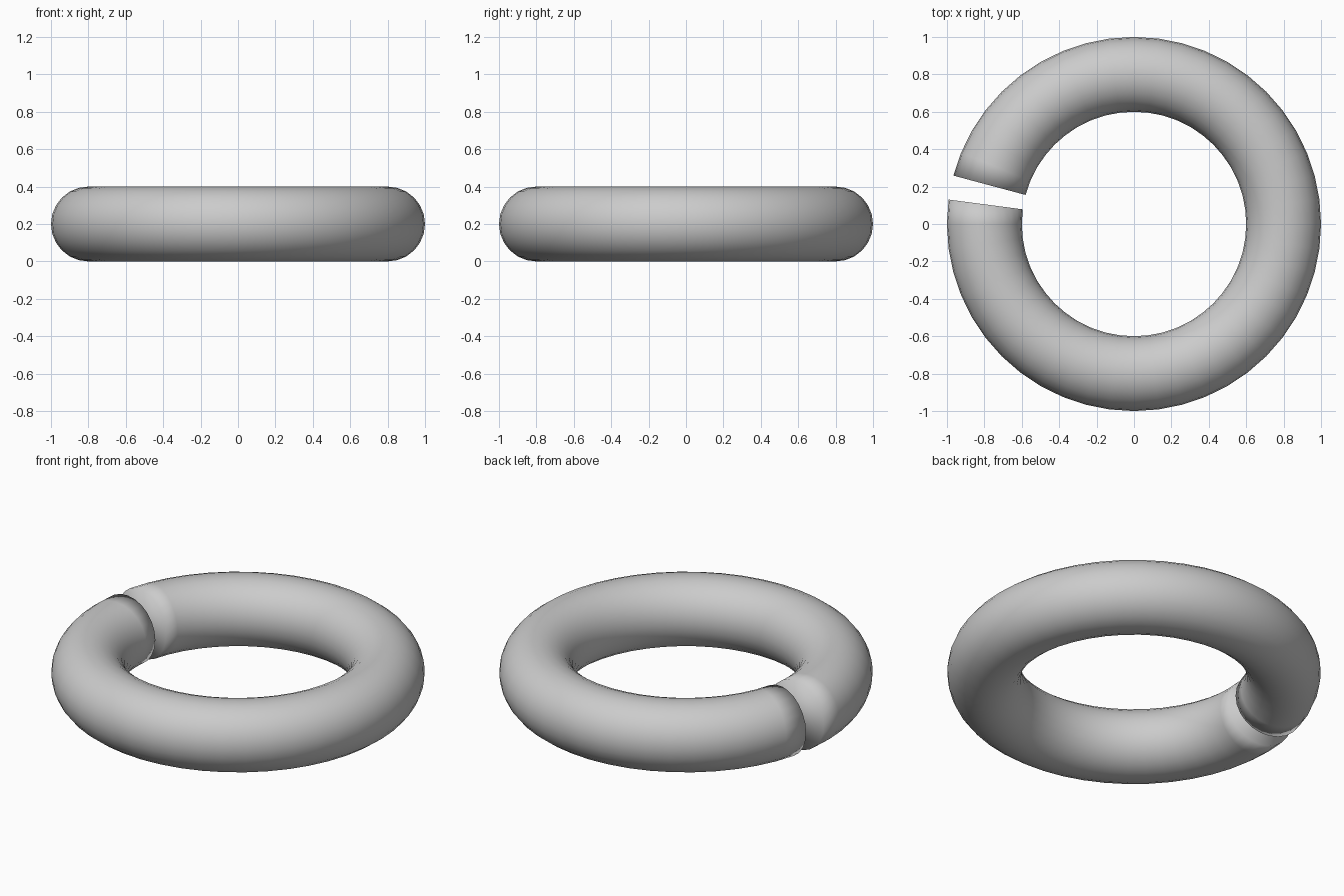
import bpy, bmesh
from math import radians, cos, sin, pi
from mathutils import Vector

if "Cube" in bpy.data.objects:
    bpy.data.objects.remove(bpy.data.objects["Cube"])

MAJOR, MINOR, SIDES = 0.8, 0.2, 24
START, STEPS = radians(172.5), 47   # 48-step ring with one step left open

bm = bmesh.new()

# round cross-section at the first end of the ring
out = Vector((cos(START), sin(START), 0))
verts = [bm.verts.new(out * (MAJOR + MINOR * cos(2 * pi * i / SIDES))
                      + Vector((0, 0, MINOR + MINOR * sin(2 * pi * i / SIDES))))
         for i in range(SIDES)]
edges = [bm.edges.new((verts[i], verts[(i + 1) % SIDES])) for i in range(SIDES)]

# sweep it around the ring
bmesh.ops.spin(bm, geom=edges, cent=(0, 0, 0), axis=(0, 0, 1),
               angle=radians(7.5 * STEPS), steps=STEPS, use_duplicate=False)

# flat caps at both ends of the gap
bmesh.ops.holes_fill(bm, edges=[e for e in bm.edges if e.is_boundary], sides=0)
bmesh.ops.recalc_face_normals(bm, faces=bm.faces)
for f in bm.faces:
    f.smooth = True

mesh = bpy.data.meshes.new("split_ring")
bm.to_mesh(mesh)
bm.free()
ring = bpy.data.objects.new("split_ring", mesh)
bpy.context.collection.objects.link(ring)
